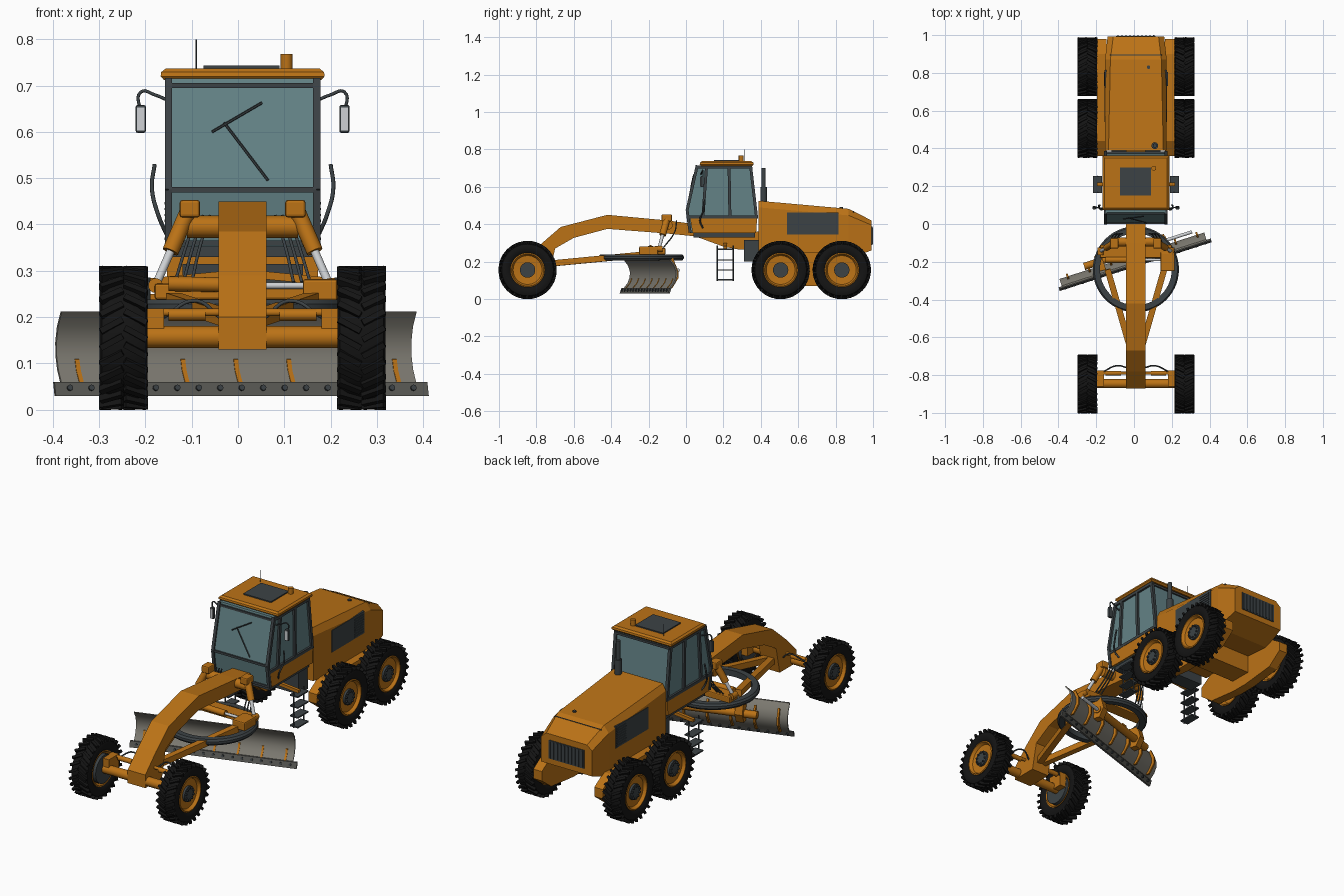
import bpy, bmesh, math
from mathutils import Matrix, Vector

def mat(name, r, g, b):
    m = bpy.data.materials.new(name)
    m.diffuse_color = (r, g, b, 1)
    return m

ORANGE = mat("orange_paint", 0.50, 0.17, 0.008)
SLATE = mat("slate_trim", 0.045, 0.055, 0.06)
BLACK = mat("tyre_rubber", 0.007, 0.007, 0.007)
GLASS = mat("tinted_glass", 0.125, 0.225, 0.24)
STEEL = mat("blade_steel", 0.21, 0.20, 0.17)
CHROME = mat("polished_rod", 0.62, 0.64, 0.66)
EDGE = mat("cutting_edge_steel", 0.10, 0.10, 0.09)

def finish(name, bm, m, smooth=False):
    bmesh.ops.recalc_face_normals(bm, faces=bm.faces)
    me = bpy.data.meshes.new(name)
    bm.to_mesh(me)
    bm.free()
    me.materials.append(m)
    if smooth:
        me.polygons.foreach_set("use_smooth", [True] * len(me.polygons))
        me.set_sharp_from_angle(angle=math.radians(35))
    ob = bpy.data.objects.new(name, me)
    bpy.context.collection.objects.link(ob)
    return ob

def loft(name, rings, m, smooth=False):
    bm = bmesh.new()
    vs = [[bm.verts.new(p) for p in r] for r in rings]
    n = len(vs[0])
    for a, b in zip(vs, vs[1:]):
        for i in range(n):
            bm.faces.new((a[i], a[(i + 1) % n], b[(i + 1) % n], b[i]))
    bm.faces.new(vs[0])
    bm.faces.new(vs[-1][::-1])
    return finish(name, bm, m, smooth)

def prism(name, yz, x0, x1, m, smooth=False):
    return loft(name, [[(x, y, z) for y, z in yz] for x in (x0, x1)], m, smooth)

def box(name, x0, x1, y0, y1, z0, z1, m, bevel=0):
    ob = prism(name, [(y0, z0), (y1, z0), (y1, z1), (y0, z1)], x0, x1, m)
    if bevel:
        b = ob.modifiers.new("bevel", 'BEVEL')
        b.width, b.segments = bevel, 2
    return ob

def bar(name, p, q, r, m, n=14, r2=None):
    p, q = Vector(p), Vector(q)
    d = q - p
    bm = bmesh.new()
    mx = Matrix.Translation((p + q) / 2) @ d.to_track_quat('Z', 'Y').to_matrix().to_4x4()
    if n == 4:
        mx = mx @ Matrix.Rotation(math.pi / 4, 4, 'Z')
    bmesh.ops.create_cone(bm, cap_ends=True, segments=n, radius1=r,
                          radius2=r if r2 is None else r2, depth=d.length, matrix=mx)
    return finish(name, bm, m, n > 6)

def pipe(name, pts, r, m):
    cu = bpy.data.curves.new(name, 'CURVE')
    cu.dimensions, cu.bevel_depth, cu.bevel_resolution, cu.use_fill_caps = '3D', r, 2, True
    cu.resolution_u = 6
    sp = cu.splines.new('BEZIER')
    sp.bezier_points.add(len(pts) - 1)
    for bp, p in zip(sp.bezier_points, pts):
        bp.co, bp.handle_left_type, bp.handle_right_type = p, 'AUTO', 'AUTO'
    cu.materials.append(m)
    ob = bpy.data.objects.new(name, cu)
    bpy.context.collection.objects.link(ob)
    return ob

def lathe(name, prof, m, n=40):
    """Closed (x, radius) profile spun about the x axis."""
    bm = bmesh.new()
    vs = [[bm.verts.new((x, r * math.sin(a), r * math.cos(a))) for x, r in prof]
          for a in (2 * math.pi * i / n for i in range(n))]
    k = len(prof)
    for i in range(n):
        for j in range(k):
            bm.faces.new((vs[i][j], vs[i][(j + 1) % k], vs[(i + 1) % n][(j + 1) % k], vs[(i + 1) % n][j]))
    return finish(name, bm, m, True)

# ---- wheels: tyre, lugs, rim, hub and bolts, one set copied six times
half = [(0.040, 0.090), (0.050, 0.103), (0.052, 0.124), (0.047, 0.138), (0.030, 0.145)]
tyre = lathe("tyre", half + [(-x, r) for x, r in reversed(half)], BLACK)
bm = bmesh.new()
for i in range(26):
    for s in (-1, 1):
        mx = (Matrix.Rotation(2 * math.pi * (i + 0.25 * s) / 26, 4, 'X') @ Matrix.Translation((s * 0.026, 0, 0.147))
              @ Matrix.Rotation(s * 0.5, 4, 'Z') @ Matrix.Diagonal((0.054, 0.013, 0.016, 1)))
        bmesh.ops.create_cube(bm, size=1, matrix=mx)
lugs = finish("tyre_lugs", bm, BLACK)
rim = lathe("rim", [(0.044, 0.092), (0.046, 0.086), (0.030, 0.077), (0.026, 0.03), (-0.02, 0.03),
                    (-0.02, 0.07), (-0.044, 0.086), (-0.044, 0.092)], ORANGE)
hub = bar("hub", (-0.04, 0, 0), (0.038, 0, 0), 0.041, SLATE, 24)
bm = bmesh.new()
for i in range(10):
    a = 2 * math.pi * i / 10
    bmesh.ops.create_cone(bm, cap_ends=True, segments=6, radius1=0.005, radius2=0.005, depth=0.012,
                          matrix=Matrix.Translation((0.04, 0.032 * math.sin(a), 0.032 * math.cos(a)))
                          @ Matrix.Rotation(math.pi / 2, 4, 'Y'))
bolts = finish("hub_bolts", bm, SLATE)
spots = [(s, y) for s in (1, -1) for y in (-0.847, 0.506, 0.833)]
for part in (tyre, lugs, rim, hub, bolts):
    for i, (s, y) in enumerate(spots):
        ob = part if i == 0 else part.copy()
        if i:
            bpy.context.collection.objects.link(ob)
        ob.location = (s * 0.257, y, 0.155)
        ob.rotation_euler = (0, 0, 0 if s > 0 else math.pi)

# ---- gooseneck main frame and front axle
prism("main_frame", [(-0.87, 0.13), (-0.87, 0.2), (-0.78, 0.29), (-0.67, 0.385), (-0.42, 0.45), (-0.1, 0.42),
                     (0.05, 0.40), (0.3, 0.36), (0.42, 0.36), (0.42, 0.26), (0.28, 0.265), (0.2, 0.28),
                     (0.05, 0.335), (-0.1, 0.35), (-0.42, 0.375), (-0.6, 0.327), (-0.70, 0.27), (-0.73, 0.13)],
      -0.052, 0.052, ORANGE)
bar("front_axle", (-0.21, -0.845, 0.157), (0.21, -0.845, 0.157), 0.024, ORANGE)
bar("tie_rod", (-0.2, -0.79, 0.21), (0.2, -0.79, 0.21), 0.008, ORANGE)
for s in (-1, 1):
    bar("front_wheel_plate", (s * 0.205, -0.847, 0.155), (s * 0.235, -0.847, 0.155), 0.075, SLATE, 24)
    bar("steering_cylinder", (s * 0.08, -0.79, 0.205), (s * 0.16, -0.79, 0.205), 0.013, ORANGE)
    box("steering_knuckle", s * 0.17, s * 0.21, -0.86, -0.775, 0.14, 0.218, ORANGE)
    pipe("axle_hose", [(s * 0.05, -0.76, 0.2), (s * 0.1, -0.75, 0.235), (s * 0.17, -0.78, 0.2)], 0.004, SLATE)

# ---- drawbar and circle
for s in (-1, 1):
    bar("drawbar_arm", (s * 0.012, -0.72, 0.19), (s * 0.15, -0.24, 0.236), 0.023, ORANGE, 4)
box("drawbar_cross", -0.19, 0.19, -0.18, -0.11, 0.238, 0.272, ORANGE, 0.005)
box("circle_drive_case", 0.13, 0.205, -0.25, -0.15, 0.235, 0.282, ORANGE, 0.006)
ring = lathe("turning_circle", [(-0.016, 0.19), (-0.016, 0.22), (-0.006, 0.228), (0.006, 0.228),
                                (0.016, 0.22), (0.016, 0.19)], SLATE, 56)
ring.location, ring.rotation_euler = (0, -0.24, 0.222), (0, math.pi / 2, 0)
bar("shift_cylinder", (-0.16, -0.19, 0.272), (0.05, -0.19, 0.268), 0.016, ORANGE)
bar("shift_rod", (0.05, -0.19, 0.268), (0.14, -0.19, 0.268), 0.007, CHROME)

# ---- lift cylinders and hoses
bar("lift_cross_tube", (-0.12, -0.095, 0.395), (0.12, -0.095, 0.395), 0.024, ORANGE)
for s in (-1, 1):
    top, low = Vector((s * 0.115, -0.10, 0.435)), Vector((s * 0.188, -0.145, 0.268))
    mid = top.lerp(low, 0.56)
    box("lift_bracket", s * 0.092, s * 0.136, -0.13, -0.075, 0.415, 0.453, ORANGE, 0.006)
    bar("lift_cylinder", top, mid, 0.018, ORANGE)
    bar("lift_rod", mid, low, 0.009, CHROME)
    bar("lift_joint", low - Vector((0, 0.02, 0)), low + Vector((0, 0.02, 0)), 0.016, ORANGE)
    for k in range(3):
        pipe("hydraulic_hose", [(s * (0.07 + 0.015 * k), -0.05, 0.42), (s * (0.09 + 0.015 * k), -0.06, 0.36),
                                (s * (0.11 + 0.018 * k), -0.12, 0.275)], 0.0035, SLATE)

# ---- blade, built along x and then turned to its working angle
face = [(-0.020, 0.055), (0.004, 0.085), (0.016, 0.115), (0.018, 0.145), (0.006, 0.18), (-0.02, 0.212)]
back = [(u + 0.009, z) for u, z in reversed(face)]
blade = [prism("moldboard", face + back, -0.405, 0.40, STEEL, True),
         prism("cutting_edge", [(-0.034, 0.03), (-0.024, 0.06), (-0.014, 0.06), (-0.024, 0.03)], -0.423, 0.423, EDGE)]
for i in range(17):
    x = -0.39 + i * 0.0487
    blade.append(bar("edge_bolt", (x, -0.034, 0.048), (x, -0.012, 0.042), 0.0065, SLATE, 8))
for i in range(7):
    x = -0.36 + i * 0.12
    blade.append(prism("blade_rib", [(-0.019, 0.06), (0.002, 0.085), (0.011, 0.108), (0.026, 0.115), (0.026, 0.15),
                                     (0.012, 0.185), (0.022, 0.195), (0.042, 0.15), (0.042, 0.11), (0.01, 0.06)],
                       x - 0.005, x + 0.005, ORANGE))
for s in (-1, 1):
    blade.append(prism("blade_arm", [(0.025, 0.11), (0.06, 0.11), (0.085, 0.16), (0.07, 0.22), (0.0, 0.22), (0.025, 0.17)],
                       s * 0.155, s * 0.195, ORANGE))
blade.append(bar("side_shift_cylinder", (-0.26, 0.05, 0.155), (0.2, 0.05, 0.155), 0.02, ORANGE))
blade.append(bar("side_shift_rod", (0.2, 0.05, 0.155), (0.34, 0.05, 0.155), 0.009, CHROME))
for ob in blade:
    ob.location, ob.rotation_euler = (-0.011, -0.193, 0), (0, 0, math.radians(17.8))

# ---- cab
prism("cab_glass", [(0.022, 0.352), (0.006, 0.475), (0.06, 0.715), (0.345, 0.715), (0.375, 0.43), (0.37, 0.352)],
      -0.157, 0.157, GLASS)
box("cab_floor", -0.15, 0.15, 0.04, 0.37, 0.33, 0.354, SLATE)
for s in (-1, 1):
    x = s * 0.16
    prism("cab_side_panel", [(0.035, 0.353), (0.022, 0.432), (0.38, 0.432), (0.375, 0.353)], s * 0.15, s * 0.166, ORANGE)
    posts = [((0.022, 0.355), (0.006, 0.475)), ((0.006, 0.475), (0.06, 0.715)), ((0.345, 0.715), (0.378, 0.43)),
             ((0.09, 0.43), (0.11, 0.715)), ((0.235, 0.43), (0.23, 0.715)), ((0.01, 0.438), (0.378, 0.438)),
             ((0.06, 0.705), (0.345, 0.705))]
    for a, b in posts:
        bar("cab_post", (x, *a), (x, *b), 0.011, SLATE, 4)
    # mirrors and handrails
    pipe("mirror_arm", [(s * 0.155, 0.08, 0.665), (s * 0.19, 0.085, 0.68), (s * 0.22, 0.09, 0.686), (s * 0.22, 0.09, 0.64)], 0.0035, SLATE)
    box("mirror_shell", s * 0.209, s * 0.231, 0.078, 0.094, 0.598, 0.658, SLATE, 0.004)
    box("mirror_face", s * 0.212, s * 0.228, 0.0755, 0.078, 0.603, 0.653, CHROME)
    pipe("handrail", [(s * 0.165, 0.09, 0.38), (s * 0.182, 0.075, 0.42), (s * 0.196, 0.095, 0.48), (s * 0.19, 0.10, 0.53)], 0.0045, SLATE)
    # ladders under the cab doors
    for z in (0.10, 0.152, 0.205, 0.262):
        box("ladder_step", s * 0.18, s * 0.228, 0.165, 0.255, z, z + 0.007, SLATE)
    for y in (0.168, 0.252):
        bar("ladder_rail", (s * 0.202, y, 0.095), (s * 0.202, y, 0.285), 0.004, SLATE, 6)
    bar("ladder_bracket", (s * 0.05, 0.21, 0.29), (s * 0.205, 0.21, 0.275), 0.012, ORANGE, 4)
for y, z in ((0.02, 0.36), (0.005, 0.475), (0.056, 0.70), (0.35, 0.70), (0.378, 0.435)):
    bar("cab_crossbar", (-0.16, y, z), (0.16, y, z), 0.008, SLATE, 4)
bar("wiper_arm", (0.055, 0.006, 0.495), (-0.04, 0.032, 0.62), 0.003, SLATE, 6)
bar("wiper_blade", (-0.066, 0.026, 0.60), (0.042, 0.04, 0.663), 0.003, SLATE, 6)
loft("cab_roof", [[(sx * w, y0 if sy < 0 else y1, z) for sx, sy in ((-1, -1), (1, -1), (1, 1), (-1, 1))]
                  for w, y0, y1, z in ((0.17, 0.08, 0.355, 0.712), (0.177, 0.073, 0.362, 0.72),
                                       (0.176, 0.075, 0.36, 0.729), (0.166, 0.085, 0.35, 0.737))], ORANGE)
box("roof_hatch", -0.084, 0.08, 0.15, 0.30, 0.735, 0.743, SLATE)
bar("beacon", (0.095, 0.295, 0.735), (0.095, 0.295, 0.768), 0.013, ORANGE)
bar("antenna", (-0.10, 0.315, 0.735), (-0.10, 0.315, 0.80), 0.0015, SLATE, 6)

# ---- engine hood with vents, grille and exhaust
def ring_at(y, w, wt, zb, zt, c):
    return [(-w, y, zb), (w, y, zb), (w, y, zt - c), (wt, y, zt), (-wt, y, zt), (-w, y, zt - c)]
loft("engine_hood", [ring_at(0.388, 0.163, 0.145, 0.25, 0.525, 0.035), ring_at(0.87, 0.163, 0.135, 0.215, 0.482, 0.035),
                     ring_at(0.992, 0.15, 0.12, 0.26, 0.42, 0.025)], ORANGE)
box("hood_seam", -0.137, 0.137, 0.893, 0.897, 0.46, 0.4705, SLATE)
for s in (-1, 1):
    box("side_vent", s * 0.155, s * 0.166, 0.54, 0.815, 0.345, 0.462, SLATE)
    for i in range(8):
        box("side_louver", s * 0.16, s * 0.169, 0.73, 0.805, 0.354 + i * 0.0128, 0.359 + i * 0.0128, SLATE)
    prism("tandem_case", [(0.36, 0.2), (0.36, 0.15), (0.44, 0.09), (0.62, 0.07), (0.71, 0.07), (0.9, 0.09),
                          (0.98, 0.15), (0.98, 0.2), (0.9, 0.25), (0.44, 0.25)], s * 0.155, s * 0.205, ORANGE)
box("rear_grille", -0.105, 0.105, 0.985, 0.996, 0.29, 0.388, SLATE)
for i in range(10):
    x = -0.095 + i * 0.0211
    box("grille_slat", x - 0.003, x + 0.003, 0.99, 1.0, 0.295, 0.383, SLATE)
box("rear_axle", -0.16, 0.16, 0.61, 0.73, 0.13, 0.24, ORANGE)
box("articulation_case", -0.13, 0.13, 0.31, 0.39, 0.2, 0.315, SLATE)
bar("muffler", (0.10, 0.415, 0.50), (0.10, 0.415, 0.60), 0.018, SLATE)
bar("exhaust_stack", (0.10, 0.415, 0.60), (0.10, 0.415, 0.70), 0.011, SLATE)
bar("fuel_cap", (0.067, 0.83, 0.47), (0.067, 0.83, 0.492), 0.009, SLATE)

# ---- the machine's centre line lies just right of x = 0
for ob in bpy.context.collection.objects:
    ob.location.x += 0.01
